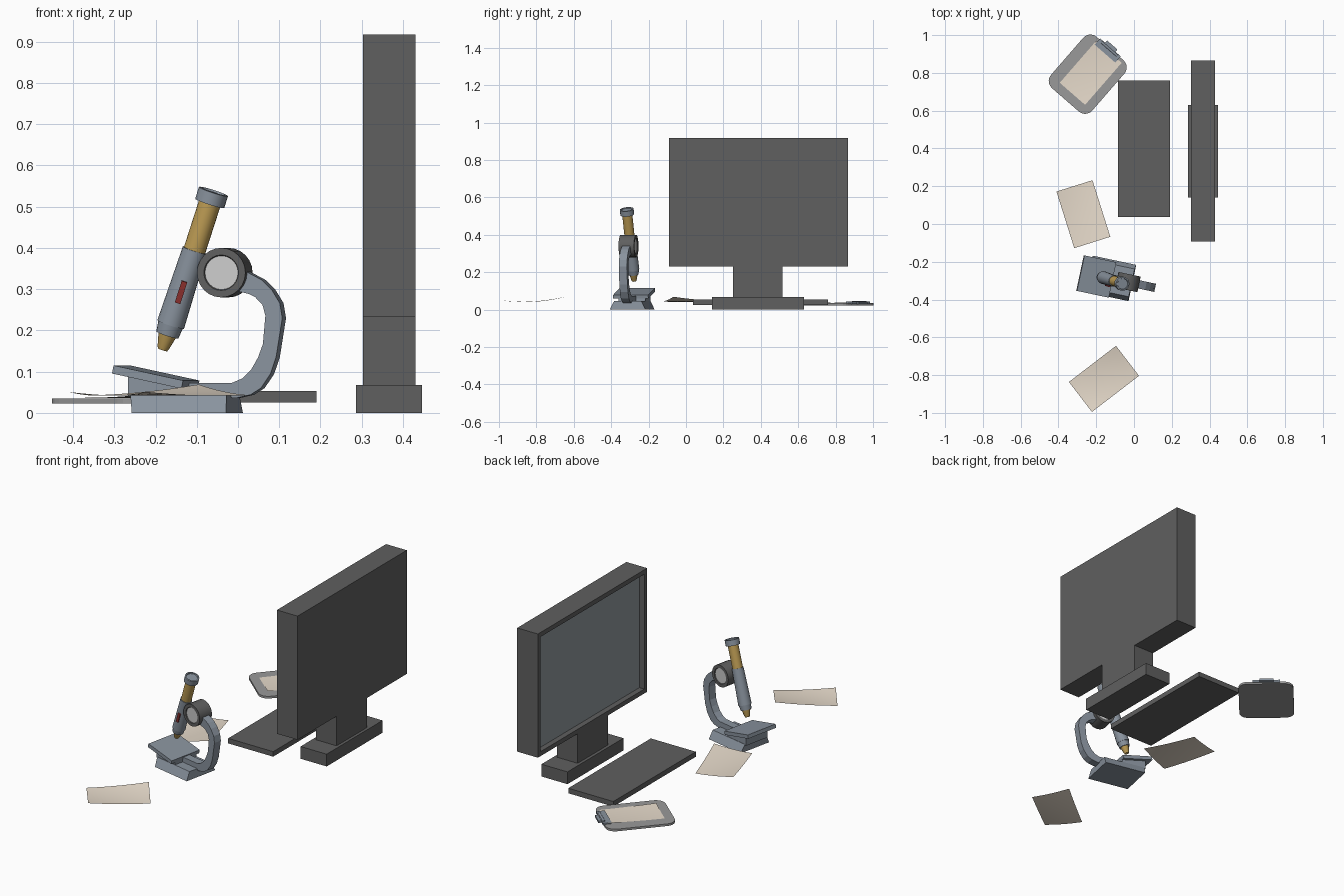
import bpy, bmesh, math
from mathutils import Vector, Matrix

if "Cube" in bpy.data.objects:
    bpy.data.objects.remove(bpy.data.objects["Cube"])


def material(name, rgb):
    m = bpy.data.materials.new(name)
    m.diffuse_color = (*rgb, 1)
    m.use_nodes = True
    m.node_tree.nodes["Principled BSDF"].inputs["Base Color"].default_value = m.diffuse_color
    return m


DARK = material("dark_plastic", (0.115, 0.115, 0.115))
SCREEN = material("screen_glass", (0.28, 0.32, 0.34))
STEEL = material("blue_steel", (0.25, 0.29, 0.34))
BRASS = material("brass", (0.52, 0.34, 0.09))
LIGHT = material("light_grey", (0.7, 0.7, 0.7))
RED = material("red", (0.27, 0.03, 0.028))
PAPER = material("paper", (0.8, 0.71, 0.6))
BOARD = material("board_grey", (0.32, 0.32, 0.32))


def finish(name, bm, mat, matrix=Matrix(), smooth=False):
    bmesh.ops.recalc_face_normals(bm, faces=bm.faces)
    me = bpy.data.meshes.new(name)
    bm.to_mesh(me)
    bm.free()
    ob = bpy.data.objects.new(name, me)
    bpy.context.collection.objects.link(ob)
    me.materials.append(mat)
    ob.matrix_world = matrix
    if smooth:
        bpy.ops.object.select_all(action='DESELECT')
        ob.select_set(True)
        bpy.context.view_layer.objects.active = ob
        bpy.ops.object.shade_smooth_by_angle(angle=math.radians(35))
    return ob


def loft(name, rings, mat, matrix=Matrix(), smooth=False):
    """Skin closed rings of points in order and cap both ends."""
    bm = bmesh.new()
    vs = [[bm.verts.new(p) for p in r] for r in rings]
    n = len(vs[0])
    for a, b in zip(vs, vs[1:]):
        for i in range(n):
            j = (i + 1) % n
            bm.faces.new((a[i], a[j], b[j], b[i]))
    bm.faces.new(vs[0])
    bm.faces.new(vs[-1])
    return finish(name, bm, mat, matrix, smooth)


def rect(x0, x1, y0, y1, z):
    return [(x0, y0, z), (x1, y0, z), (x1, y1, z), (x0, y1, z)]


def box(name, x, y, z, mat, matrix=Matrix()):
    return loft(name, [rect(*x, *y, z[0]), rect(*x, *y, z[1])], mat, matrix)


def lathe(name, steps, mat, matrix, n=20):
    """Round part along local z from (height, radius) steps."""
    rings = [[(r * math.cos(2 * math.pi * i / n), r * math.sin(2 * math.pi * i / n), h)
              for i in range(n)] for h, r in steps]
    return loft(name, rings, mat, matrix, True)


def place(x, y, z, angle):
    return Matrix.Translation((x, y, z)) @ Matrix.Rotation(math.radians(angle), 4, 'Z')


# monitor: body with the screen recessed into its -x face
body = box("monitor_body", (0.303, 0.43), (-0.092, 0.865), (0.232, 0.918), DARK)
body.data.materials.append(SCREEN)
bm = bmesh.new()
bm.from_mesh(body.data)
face = min(bm.faces, key=lambda f: f.calc_center_median().x)
bmesh.ops.inset_region(bm, faces=[face], thickness=0.035)
bmesh.ops.inset_region(bm, faces=[face], thickness=0.0001)
bmesh.ops.translate(bm, verts=face.verts, vec=(0.03, 0, 0))
face.material_index = 1
bm.to_mesh(body.data)
bm.free()
box("monitor_neck", (0.303, 0.43), (0.25, 0.517), (0.066, 0.232), DARK)
box("monitor_foot", (0.286, 0.446), (0.14, 0.63), (0.0, 0.068), DARK)

# keyboard slab
box("keyboard", (-0.086, 0.19), (0.037, 0.76), (0.025, 0.053), DARK)


# curled sheets of paper
def sheet(name, matrix, long, short, curl, lean):
    bm = bmesh.new()
    bmesh.ops.create_grid(bm, x_segments=10, y_segments=8, size=1)
    for v in bm.verts:
        a = (v.co.x + v.co.y) / 2
        v.co = (v.co.x * long / 2, v.co.y * short / 2, curl * a * a - lean * a)
    return finish(name, bm, PAPER, matrix, True)


sheet("paper_middle", place(-0.268, 0.052, 0.043, 107.5), 0.314, 0.2, 0.017, 0.009)
sheet("paper_front", place(-0.159, -0.82, 0.043, 217.5), 0.314, 0.2, 0.017, 0.009)

# clipboard: rounded board, sheet and clip
CB = place(-0.245, 0.793, 0.0, 49)
outline = []
for k, (sx, sy) in enumerate([(1, 1), (-1, 1), (-1, -1), (1, -1)]):
    for i in range(6):
        t = math.radians(90 * k + 18 * i)
        outline.append((sx * 0.13 + 0.05 * math.cos(t), sy * 0.0945 + 0.05 * math.sin(t)))
loft("clipboard", [[(x, y, z) for x, y in outline] for z in (0.023, 0.035)], BOARD, CB)
sheet("clipboard_paper", CB @ place(0.016, -0.007, 0.0365, 180), 0.295, 0.178, 0.006, 0.001)
box("clip_plate", (0.142, 0.186), (-0.07, 0.075), (0.03, 0.043), STEEL, CB)
box("clip_tab", (0.18, 0.202), (-0.033, 0.04), (0.03, 0.041), STEEL, CB)
lathe("clip_roll", [(-0.055, 0.007), (0.055, 0.007)], STEEL,
      CB @ Matrix.Translation((0.176, 0, 0.04)) @ Matrix.Rotation(math.pi / 2, 4, 'X'), 12)

# microscope base, wedge and tilted stage
MS = place(-0.123, -0.288, 0.0, -12)
loft("microscope_base", [rect(-0.117, 0.117, -0.098, 0.098, 0),
                         rect(-0.125, 0.113, -0.075, 0.075, 0.045)], STEEL, MS)
loft("stage_wedge", [[(x, -w, 0.04), (x, w, 0.04), (x, w, h), (x, -w, h)]
                     for x, w, h in ((-0.132, 0.073, 0.09), (0.005, 0.073, 0.06))], STEEL, MS)
box("stage", (-0.088, 0.088), (-0.096, 0.096), (-0.01, 0.01), STEEL,
    MS @ Matrix.Translation((-0.077, -0.006, 0.087)) @ Matrix.Rotation(math.radians(12), 4, 'Y'))

# curved arm: outer and inner edge points, given a constant width
arm = [(-0.13, 0.045, -0.13, 0.073), (0.0, 0.036, -0.01, 0.073),
       (0.035, 0.044, 0.014, 0.083), (0.06, 0.06, 0.036, 0.104),
       (0.083, 0.094, 0.053, 0.134), (0.097, 0.135, 0.065, 0.167),
       (0.112, 0.23, 0.071, 0.236), (0.106, 0.266, 0.064, 0.262),
       (0.086, 0.299, 0.046, 0.281), (0.063, 0.322, 0.032, 0.288),
       (0.02, 0.345, 0.0, 0.296), (-0.03, 0.365, -0.03, 0.312)]
k, w = 1.022, 0.022
loft("microscope_arm", [[((ox + 0.123) * k, -w, oz), ((ox + 0.123) * k, w, oz),
                         ((ix + 0.123) * k, w, iz), ((ix + 0.123) * k, -w, iz)]
                        for ox, oz, ix, iz in arm], STEEL, MS)

# pivot drum with a light disc on both sides
PIV = MS @ Matrix.Translation((0.093, 0, 0.34)) @ Matrix.Rotation(math.pi / 2, 4, 'X')
lathe("pivot_drum", [(-0.036, 0.04), (-0.042, 0.043), (-0.042, 0.06), (0.042, 0.06),
                     (0.042, 0.043), (0.036, 0.04)], DARK, PIV, 24)
lathe("pivot_disc", [(-0.038, 0.041), (0.038, 0.041)], LIGHT, PIV, 24)

# leaning tube, built from the lens tip up to the eyepiece
tip, top = Vector((-0.183, -0.277, 0.153)), Vector((-0.059, -0.317, 0.538))
axis = top - tip
TUBE = Matrix.Translation(tip) @ axis.to_track_quat('Z', 'Y').to_matrix().to_4x4()
lathe("lens_tip", [(0, 0.012), (0.008, 0.015), (0.045, 0.024)], BRASS, TUBE)
lathe("lens_collar", [(0.038, 0.028), (0.07, 0.032)], STEEL, TUBE)
lathe("main_tube", [(0.065, 0.034), (0.255, 0.03)], STEEL, TUBE)
lathe("upper_tube", [(0.25, 0.027), (0.38, 0.027)], BRASS, TUBE)
lathe("eyepiece", [(0.375, 0.037), (0.405, 0.037), (0.406, 0.03), (0.401, 0.028)], STEEL, TUBE)

# red marker strip on the -y side of the tube
z = axis.normalized()
y = (Vector((0, 1, 0)) - z * z.y).normalized()
frame = Matrix((y.cross(z), y, z)).transposed().to_4x4()
box("red_marker", (-0.007, 0.007), (-0.038, -0.025), (0.123, 0.178), RED,
    Matrix.Translation(tip) @ frame)
